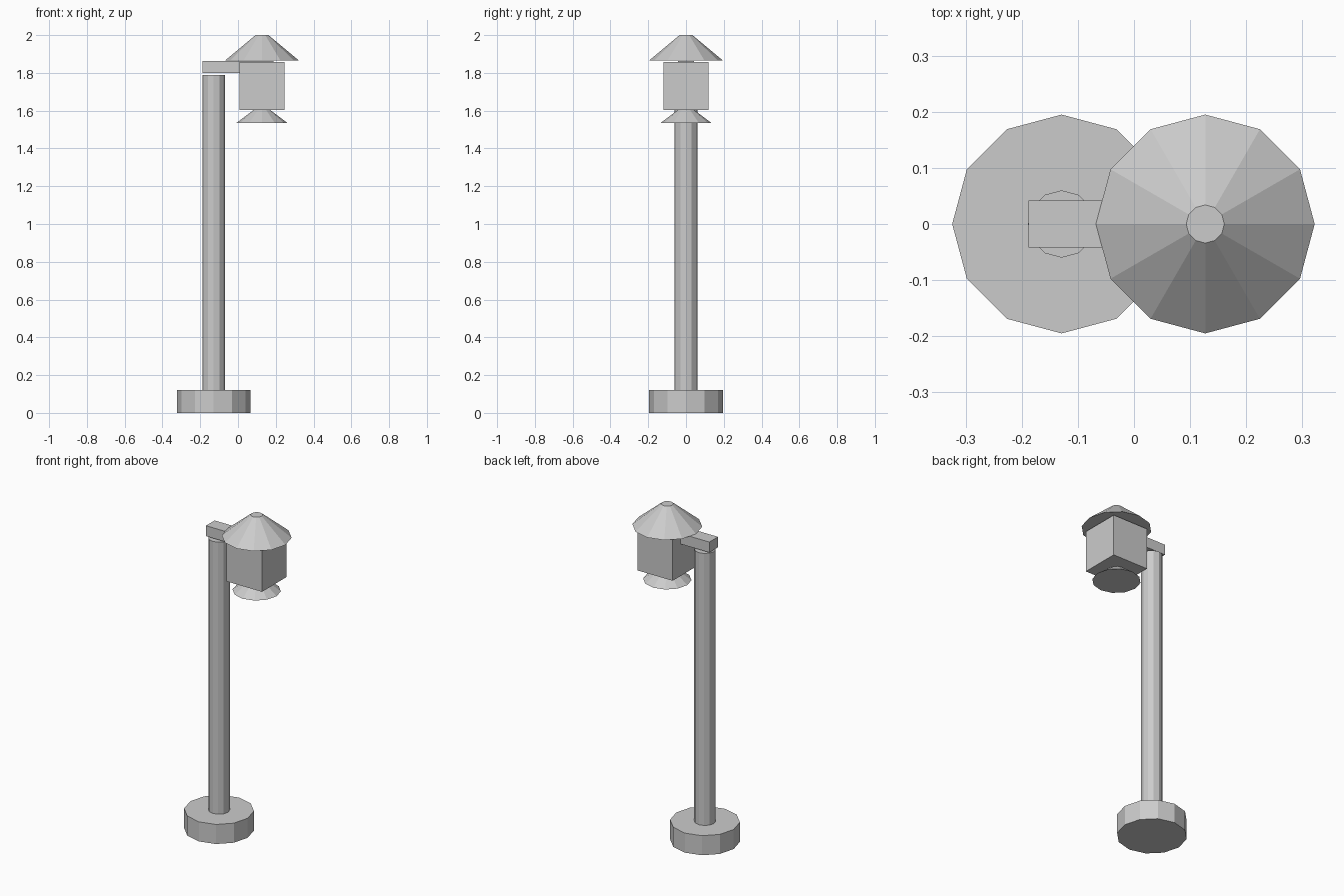
import bpy

if "Cube" in bpy.data.objects:
    bpy.data.objects.remove(bpy.data.objects["Cube"])

POLE_X = -0.129   # centre of base and pole
LAMP_X = 0.127    # centre of hanging lantern


def frustum(name, x, z0, z1, r0, r1, sides=12):
    """Upright flat-shaded cylinder or cone from z0 to z1."""
    bpy.ops.mesh.primitive_cone_add(vertices=sides, radius1=r0, radius2=r1,
                                    depth=z1 - z0, location=(x, 0, (z0 + z1) / 2))
    bpy.context.object.name = name


def box(name, x0, x1, half_y, z0, z1):
    bpy.ops.mesh.primitive_cube_add(size=1, location=((x0 + x1) / 2, 0, (z0 + z1) / 2))
    ob = bpy.context.object
    ob.name = name
    ob.scale = (x1 - x0, 2 * half_y, z1 - z0)
    bpy.ops.object.transform_apply(location=False, rotation=False, scale=True)


# Post
frustum("base", POLE_X, 0.0, 0.12, 0.195, 0.195)
frustum("pole", POLE_X, 0.12, 1.79, 0.06, 0.06)
box("arm", -0.188, 0.188, 0.042, 1.80, 1.864)

# Lantern
box("lantern_body", LAMP_X - 0.12, LAMP_X + 0.12, 0.12, 1.604, 1.858)
frustum("lantern_roof", LAMP_X, 1.866, 2.0, 0.195, 0.034)
frustum("lantern_bottom", LAMP_X, 1.535, 1.604, 0.135, 0.043)
